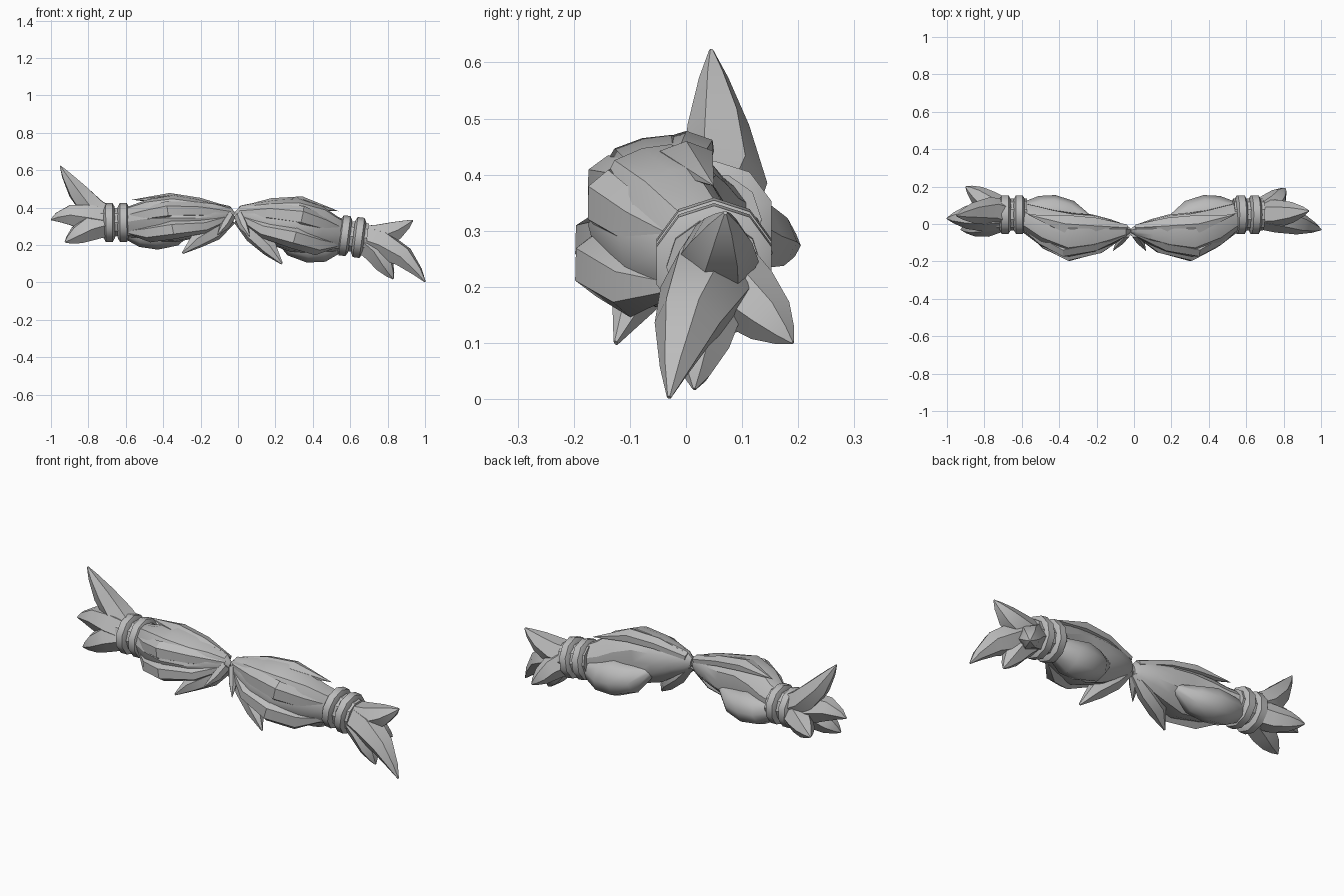
import bpy, bmesh, math
from mathutils import Vector

if "Cube" in bpy.data.objects:
    bpy.data.objects.remove(bpy.data.objects["Cube"])

hair = bpy.data.materials.new("hair grey")
hair.diffuse_color = (0.5, 0.5, 0.5, 1)
hair.use_nodes = True
hair.node_tree.nodes["Principled BSDF"].inputs["Base Color"].default_value = hair.diffuse_color
Z = Vector((0, 0, 1))


def left(p):
    """Mirror a point of the right bunch, slim it and tilt it up for the left bunch."""
    a = math.radians(7.3)
    axis = 0.35 - 0.17 * p.x
    z = axis + (p.z - axis) * (0.87 if 0.1 < p.x < 0.525 else 0.97) - 0.35
    return Vector((-(p.x * math.cos(a) - z * math.sin(a)) - 0.035, p.y,
                   0.347 + p.x * math.sin(a) + z * math.cos(a)))


def loft(name, stations, sides=6, ridge=1.0, phase=0.0, place=None, angle=32):
    """Skin rings along a path; a station is x, y, z, half width, half height."""
    pts = [Vector(s[:3]) for s in stations]
    bm = bmesh.new()
    rings = []
    for i, s in enumerate(stations):
        t = (pts[min(i + 1, len(pts) - 1)] - pts[max(i - 1, 0)]).normalized()
        side = t.cross(Z).normalized()
        up = side.cross(t)
        ring = []
        for k in range(sides):
            a = math.tau * (k + phase) / sides
            r = ridge if k % 2 else 1.0
            p = pts[i] + side * (s[3] * r * math.cos(a)) + up * (s[4] * r * math.sin(a))
            ring.append(bm.verts.new(place(p) if place else p))
        rings.append(ring)
    for a, b in zip(rings, rings[1:]):
        for k in range(sides):
            n = (k + 1) % sides
            bm.faces.new((a[k], a[n], b[n], b[k]))
    bm.faces.new(rings[0])
    bm.faces.new(rings[-1])
    bmesh.ops.remove_doubles(bm, verts=bm.verts[:], dist=0.0005)
    bmesh.ops.recalc_face_normals(bm, faces=bm.faces[:])
    me = bpy.data.meshes.new(name)
    bm.to_mesh(me)
    bm.free()
    me.materials.append(hair)
    ob = bpy.data.objects.new(name, me)
    bpy.context.collection.objects.link(ob)
    bpy.ops.object.select_all(action='DESELECT')
    ob.select_set(True)
    bpy.context.view_layer.objects.active = ob
    bpy.ops.object.shade_smooth_by_angle(angle=math.radians(angle))


# Full bunch of hair and the rounded clump behind it
BODY = [(-.012, -.035, .352, .015, .028), (.012, -.035, .355, .034, .058),
        (.09, -.04, .345, .07, .088), (.18, -.045, .325, .102, .125),
        (.30, -.055, .31, .12, .15), (.42, -.02, .285, .105, .135),
        (.50, .02, .26, .085, .105), (.57, .05, .245, .07, .085)]
CLUMP = [(.20, .02, .27, .03, .03), (.29, .045, .22, .08, .08),
         (.38, .06, .205, .095, .10), (.46, .06, .20, .09, .09),
         (.54, .06, .22, .06, .06)]
# Strands lying over the bunch, most ending in a point
STRANDS = {
    "top_strand": [(.01, -.02, .385, .02, .02), (.18, -.01, .42, .05, .03),
                   (.34, .0, .425, .055, .035), (.54, .05, .38, 0, 0)],
    "upper_front_strand": [(.01, -.05, .37, .015, .025), (.18, -.11, .37, .04, .05),
                           (.34, -.14, .35, .04, .06), (.45, -.085, .31, .035, .05),
                           (.54, -.02, .28, .02, .03)],
    "lower_front_strand": [(.01, -.05, .35, .015, .02), (.14, -.12, .28, .04, .045),
                           (.30, -.158, .24, .045, .06), (.42, -.095, .20, .045, .055),
                           (.54, -.01, .20, .01, .01)],
    "hanging_strand": [(.0, -.04, .34, .02, .03), (.08, -.06, .26, .045, .05),
                       (.17, -.09, .18, .045, .045), (.235, -.125, .10, .004, .006)],
    "root_strand": [(.0, -.05, .36, .02, .03), (.03, -.085, .30, .025, .03),
                    (.065, -.145, .24, 0, 0)],
}


# Hair tie: two bevelled bands around a narrower core
def tie_rings(c):
    return [(c + d, .05, .245 - (c + d - .605) * .13, r, r)
            for d, r in ((-.03, .085), (-.018, .108), (.018, .108), (.03, .085))]


for word, place in (("right", None), ("left", left)):
    loft(word + "_bunch", BODY, 14, .95, place=place)
    loft(word + "_rear_clump", CLUMP, 8, place=place, angle=50)
    for name, path in STRANDS.items():
        loft(f"{word}_{name}", path, 6, phase=.5, place=place)
    for n, c in enumerate((.57, .645)):
        loft(f"{word}_tie_band_{n + 1}", tie_rings(c), 10, phase=.5, place=place, angle=40)
    loft(word + "_tie_core", [(.53, .05, .255, .085, .085), (.69, .05, .235, .085, .085)],
         10, place=place)


# Loose pointed tail ends: leave the tie, swell at a belly, then taper to a tip
def tail(name, root, belly, tip, radius, lift):
    a, b = Vector(belly), Vector(tip)
    path = [(*root, .075, .075)]
    for t, r in ((0, 1), (.5, .74), (.83, .35), (1, .05)):
        p = a.lerp(b, t) + Z * (lift * 4 * t * (1 - t))
        path.append((*p, radius * r, radius * r))
    loft(name, path, 6)


RIGHT_ROOT, LEFT_ROOT = (.66, .05, .235), (-.67, .05, .322)
tail("right_tail_upper", RIGHT_ROOT, (.76, .055, .245), (.935, .07, .332), .075, -.01)
tail("right_tail_long", RIGHT_ROOT, (.77, .035, .20), (1.0, -.03, .003), .082, .035)
tail("right_tail_lower", RIGHT_ROOT, (.74, .035, .165), (.83, .015, .018), .072, 0)
tail("right_tail_rear", RIGHT_ROOT, (.74, .11, .18), (.81, .19, .10), .064, 0)
tail("left_tail_upper", LEFT_ROOT, (-.77, .07, .385), (-.95, .045, .622), .075, -.015)
tail("left_tail_long", LEFT_ROOT, (-.80, .04, .345), (-1.0, .03, .335), .082, .02)
tail("left_tail_lower", LEFT_ROOT, (-.80, .0, .285), (-.925, -.03, .215), .072, 0)
tail("left_tail_rear", LEFT_ROOT, (-.78, .115, .29), (-.90, .20, .27), .067, 0)
